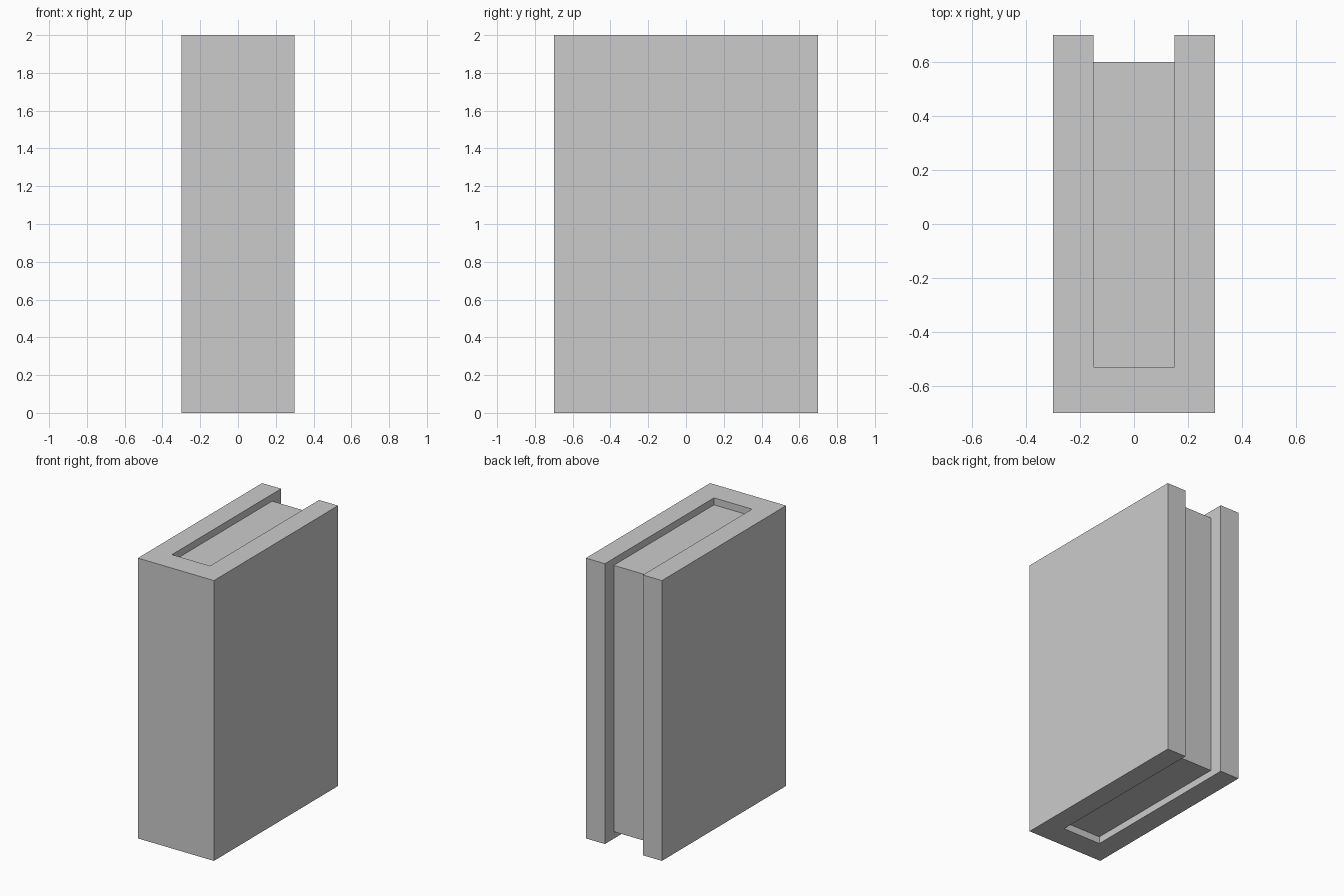
import bpy
import bmesh

if "Cube" in bpy.data.objects:
    bpy.data.objects.remove(bpy.data.objects["Cube"])


def prism(name, outline, z0, z1):
    """Extrude a closed counter-clockwise XY outline from z0 up to z1."""
    bm = bmesh.new()
    face = bm.faces.new([bm.verts.new((x, y, z0)) for x, y in outline])
    top = bmesh.ops.extrude_face_region(bm, geom=[face], use_keep_orig=True)
    verts = [v for v in top["geom"] if isinstance(v, bmesh.types.BMVert)]
    bmesh.ops.translate(bm, verts=verts, vec=(0, 0, z1 - z0))
    bmesh.ops.recalc_face_normals(bm, faces=bm.faces[:])
    mesh = bpy.data.meshes.new(name)
    bm.to_mesh(mesh)
    bm.free()
    obj = bpy.data.objects.new(name, mesh)
    bpy.context.collection.objects.link(obj)
    return obj


W, D, H = 0.30, 0.70, 2.0           # outer half width, half depth, height
SLOT, SPINE, BACK = 0.15, -0.53, 0.60
RECESS = 0.05

# Cover: U-shaped wrap, open at the back
half = [(W, -D), (W, D), (SLOT, D), (SLOT, SPINE)]
prism("cover", half + [(-x, y) for x, y in reversed(half)], 0, H)

# Inner block, recessed at the top, bottom and back
prism("inner_block", [(-SLOT, SPINE), (SLOT, SPINE), (SLOT, BACK), (-SLOT, BACK)],
      RECESS, H - RECESS)
